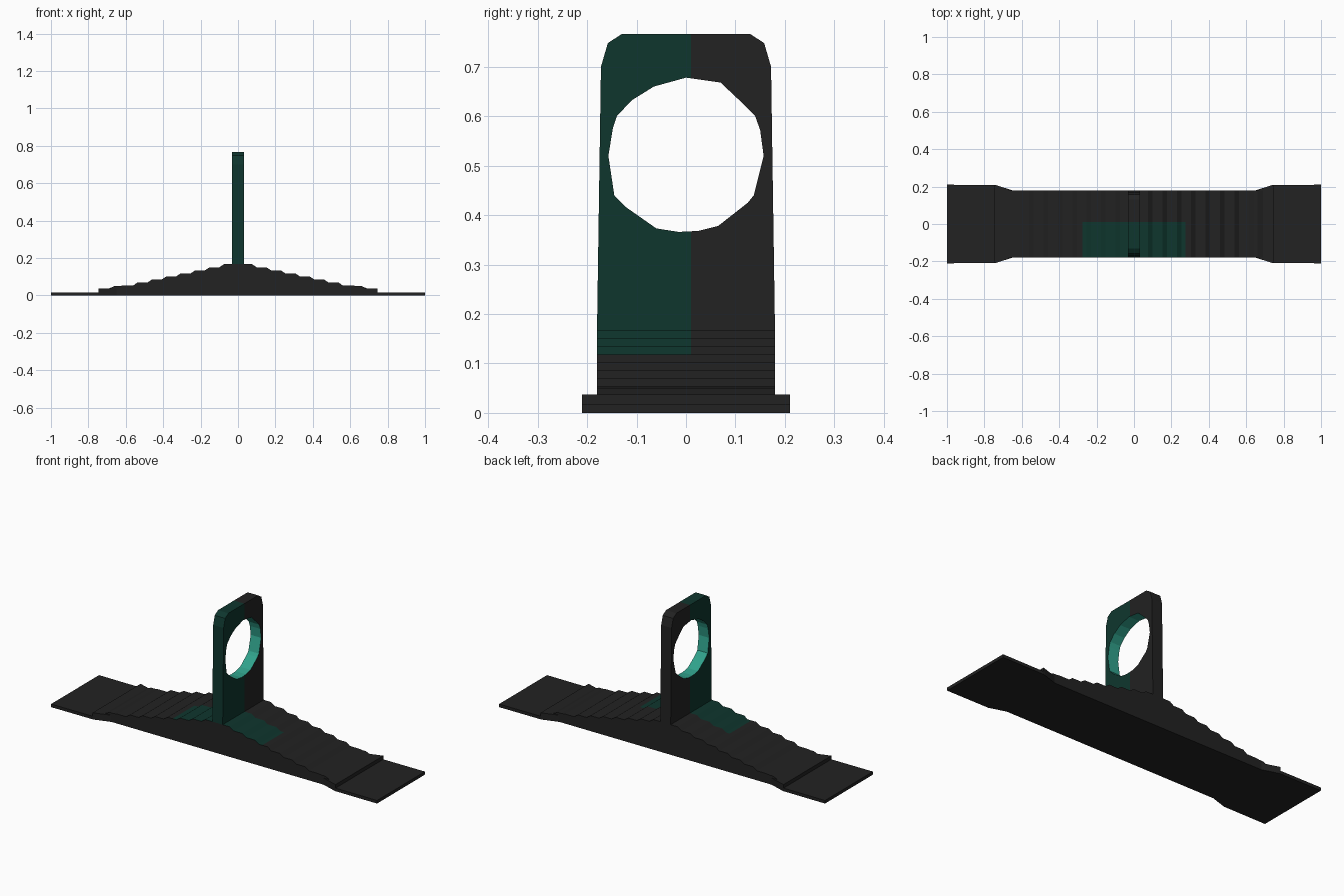
import bpy, bmesh
from mathutils import Vector

if "Cube" in bpy.data.objects:
    bpy.data.objects.remove(bpy.data.objects["Cube"])


def material(name, color):
    m = bpy.data.materials.new(name)
    m.diffuse_color = (*color, 1)
    m.use_nodes = True
    m.node_tree.nodes["Principled BSDF"].inputs["Base Color"].default_value = m.diffuse_color
    return m


MATS = [material("black", (0.016, 0.016, 0.016)),
        material("dark_green", (0.0045, 0.037, 0.027)),
        material("teal", (0.030, 0.36, 0.26))]
PAINT_Y = 0.01   # dark green patch covers everything in front of this line
PAINT_X = 0.275  # and this far along the ramp


def extrude_outline(name, loops, depth, cuts=(), rule=None):
    """Fill closed 3D loops (outer first, then holes), extrude, cut and colour."""
    bm = bmesh.new()
    edges = []
    for pts in loops:
        vs = [bm.verts.new(p) for p in pts]
        edges += [bm.edges.new((a, b)) for a, b in zip(vs, vs[1:] + vs[:1])]
    bmesh.ops.triangle_fill(bm, edges=edges, use_beauty=True, use_dissolve=False)
    ext = bmesh.ops.extrude_face_region(bm, geom=bm.faces[:], use_keep_orig=True)
    moved = [g for g in ext["geom"] if isinstance(g, bmesh.types.BMVert)]
    bmesh.ops.translate(bm, verts=moved, vec=Vector(depth))
    bmesh.ops.recalc_face_normals(bm, faces=bm.faces[:])
    for co, no in cuts:
        bmesh.ops.bisect_plane(bm, geom=bm.verts[:] + bm.edges[:] + bm.faces[:],
                               plane_co=co, plane_no=no)
    bm.normal_update()
    if rule:
        for f in bm.faces:
            f.material_index = rule(f.calc_center_median(), f.normal)
    me = bpy.data.meshes.new(name)
    bm.to_mesh(me)
    bm.free()
    for m in MATS:
        me.materials.append(m)
    ob = bpy.data.objects.new(name, me)
    bpy.context.collection.objects.link(ob)
    return ob


# Stepped ramp: flat treads joined by short sloped risers
half = []
for k in range(8):
    x, z = 0.077 * k + 0.075, 0.167 - 0.0163 * k
    if k:
        half.append((x - 0.053, z))
    half.append((x, z))
half += [(0.64, 0.05), (0.66, 0.05), (0.69, 0.037), (0.69, 0)]
profile = half + [(-x, z) for x, z in reversed(half)]
extrude_outline(
    "stepped_ramp", [[(x, -0.18, z) for x, z in profile]], (0, 0.36, 0),
    cuts=[((0, PAINT_Y, 0), (0, 1, 0)), ((PAINT_X, 0, 0), (1, 0, 0)),
          ((-PAINT_X, 0, 0), (1, 0, 0))],
    rule=lambda c, n: int(n.z > 0.05 and c.y < PAINT_Y and abs(c.x) < PAINT_X))

# Flared ridges and thin end plates
for side, s in (("left", -1), ("right", 1)):
    flare = [(0.65, -0.18), (0.745, -0.21), (0.745, 0.21), (0.65, 0.18)]
    plate = [(0.74, -0.209), (1, -0.21), (1, 0.21), (0.74, 0.209)]
    extrude_outline(side + "_ridge", [[(s * x, y, 0) for x, y in flare]], (0, 0, 0.037))
    extrude_outline(side + "_end_plate", [[(s * x, y, 0) for x, y in plate]], (0, 0, 0.017))

# Upright plate with a faceted round hole
edge = [(0.18, 0.166), (0.172, 0.70), (0.158, 0.748), (0.13, 0.766)]
outer = edge + [(-y, z) for y, z in reversed(edge)]
hole = [(0, 0.678), (0.07, 0.668), (0.105, 0.635), (0.14, 0.60), (0.15, 0.572),
        (0.157, 0.52), (0.137, 0.44), (0.125, 0.425), (0.065, 0.378), (0.025, 0.368),
        (-0.015, 0.366), (-0.06, 0.373), (-0.12, 0.415), (-0.145, 0.44),
        (-0.157, 0.52), (-0.148, 0.575), (-0.14, 0.60), (-0.11, 0.632), (-0.065, 0.66)]
CENTRE = Vector((0, 0, 0.52))


def upright_colour(c, n):
    if abs(n.x) < 0.5 and n.dot(c - CENTRE) < 0 and c.z > 0.2:
        return 2  # inside of the hole
    return int(c.y < PAINT_Y)


extrude_outline("upright_ring", [[(-0.032, y, z) for y, z in loop] for loop in (outer, hole)],
                (0.064, 0, 0), cuts=[((0, PAINT_Y, 0), (0, 1, 0))], rule=upright_colour)
